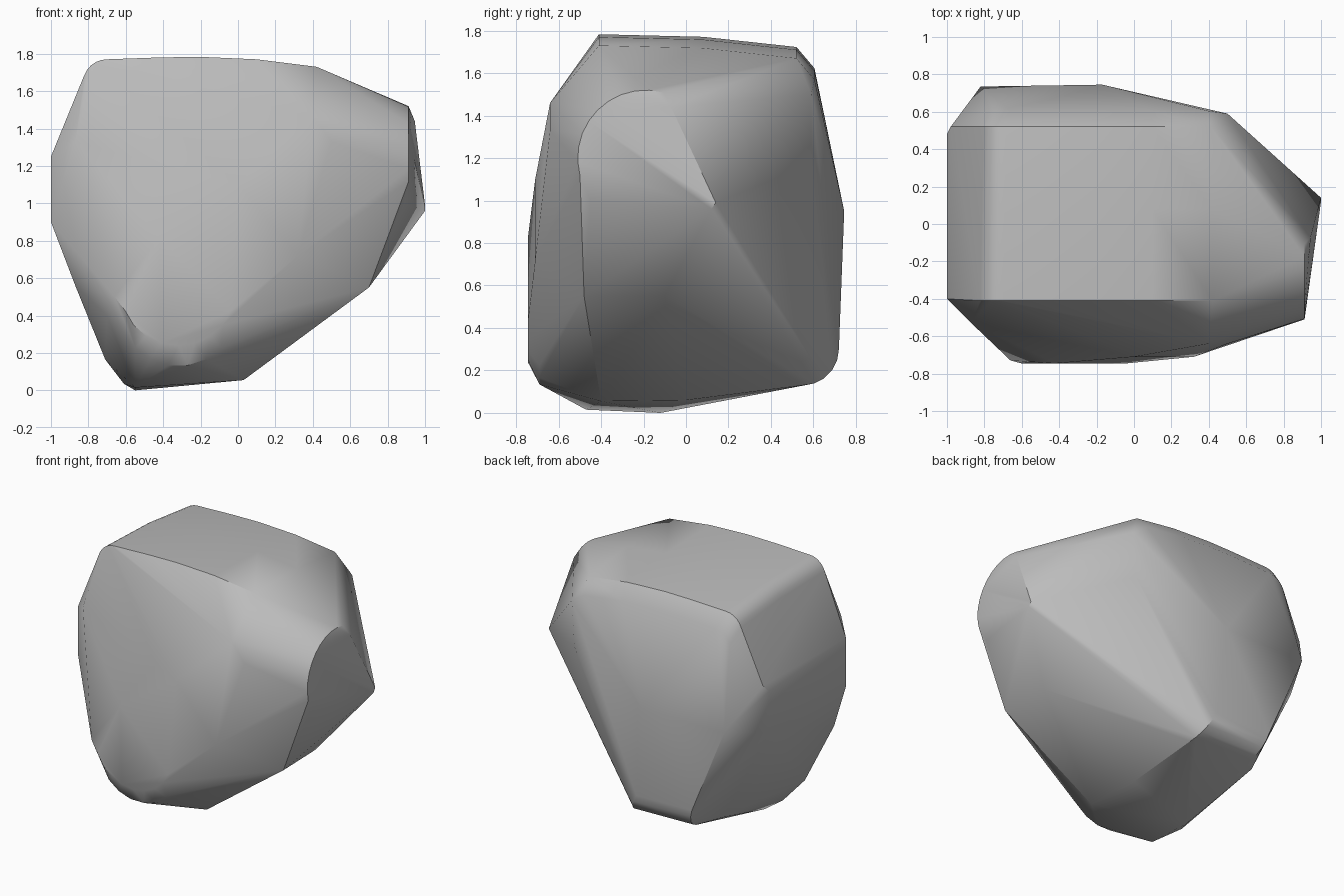
import bpy
import bmesh
from math import radians, sin, cos

default_cube = bpy.data.objects.get("Cube")
if default_cube:
    bpy.data.objects.remove(default_cube, do_unlink=True)


def make_material(name, colour):
    material = bpy.data.materials.new(name)
    material.use_nodes = True
    material.diffuse_color = colour
    material.node_tree.nodes["Principled BSDF"].inputs["Base Color"].default_value = colour
    return material


def arc(centre, radius_a, radius_b, start, end, steps):
    """Points (a, b) along part of an ellipse, angles in degrees."""
    for step in range(steps + 1):
        angle = radians(start + (end - start) * step / steps)
        yield centre[0] + radius_a * cos(angle), centre[1] + radius_b * sin(angle)


def hull_object(name, points, material):
    """Stretch a tight skin around the corner points."""
    mesh = bpy.data.meshes.new(name)
    bm = bmesh.new()
    for point in points:
        bm.verts.new(point)
    result = bmesh.ops.convex_hull(bm, input=bm.verts)
    loose = {v for v in result["geom_interior"] + result["geom_unused"]
             if isinstance(v, bmesh.types.BMVert)}
    bmesh.ops.delete(bm, geom=list(loose), context="VERTS")
    bmesh.ops.remove_doubles(bm, verts=bm.verts, dist=0.005)
    bmesh.ops.recalc_face_normals(bm, faces=bm.faces)
    bm.to_mesh(mesh)
    bm.free()
    mesh.materials.append(material)
    obj = bpy.data.objects.new(name, mesh)
    bpy.context.collection.objects.link(obj)
    return obj


corners = []

# Crown: gently arched profile that rolls over onto the left flank,
# sinking slightly towards the back
crown = [(-0.42, 1.78), (-0.2, 1.783), (0.1, 1.77), (0.42, 1.73)]
crown += list(arc((-0.7, 1.64), 0.13, 0.13, 160, 90, 5))
for x, z in crown:
    corners.append((x, -0.41, z))
    corners.append((x * 0.99, 0.08, z - 0.012))
    corners.append((x * 0.98, 0.52, z - 0.06))
    # Chamfer along the back rim
    corners.append((x * 0.94, 0.605, z - 0.16))

# Right shoulder behind the crown
corners += [(0.5, 0.59, 1.5), (0.48, 0.59, 1.17)]

# Right nose: rounded cut face that runs down to a point
for y, z in arc((-0.19, 1.2), 0.32, 0.32, 75, 195, 10):
    corners.append((0.912, y, z))
corners += [(0.89, -0.45, 1.0), (0.945, -0.07, 1.44),
            (1, 0.12, 0.96), (1, 0.14, 0.99)]

# Front face: broad flat plane with a few chipped corners
corners += [(-0.87, -0.53, 1.33), (0.4, -0.64, 1.46), (0.5, -0.64, 1.33),
            (0.0, -0.71, 1.1), (-0.42, -0.745, 0.82), (0.32, -0.71, 0.72),
            (-0.66, -0.73, 0.5), (0.0, -0.735, 0.42)]

# Front toe: rounded lower tip of the front face
for x, z in arc((-0.32, 0.52), 0.3, 0.28, 200, 340, 8):
    corners.append((x, -0.745, z))
for x, z in arc((-0.32, 0.4), 0.3, 0.27, 220, 320, 5):
    corners.append((x, -0.69, z))

# Left flank: upright band with a tapered lower edge
corners += [(-1, -0.4, 1.25), (-1, -0.4, 0.9), (-0.98, 0.52, 1.25),
            (-1, 0.48, 1.2), (-0.97, 0.44, 0.88), (-0.87, -0.45, 0.56),
            (-0.7, -0.62, 0.4), (-0.71, -0.345, 0.165)]

# Underside: narrow foot that rises to the back and to the right
corners += [(-0.55, -0.47, 0.015), (-0.55, -0.12, 0), (-0.61, -0.24, 0.035),
            (0.03, -0.4, 0.055), (0.0, 0.0, 0.06),
            (0.7, -0.48, 0.55), (0.69, -0.1, 0.55)]

# Back face: bulging ridge above a rounded heel
corners += [(-0.17, 0.745, 0.95), (-0.82, 0.735, 0.95),
            (-0.75, 0.6, 0.6), (-0.62, 0.46, 0.18)]
for y, z in arc((0.55, 0.3), 0.17, 0.17, 270, 360, 5):
    corners += [(-0.02 - 0.5 * (z - 0.13), y, z), (-0.5 - 0.3 * (z - 0.13), y, z + 0.01)]

stone = make_material("stone grey", (0.5, 0.5, 0.5, 1))
boulder = hull_object("boulder", corners, stone)

# Soft shading with crisp breaks between the main planes
bpy.ops.object.select_all(action="DESELECT")
boulder.select_set(True)
bpy.context.view_layer.objects.active = boulder
bpy.ops.object.shade_smooth_by_angle(angle=radians(30))
